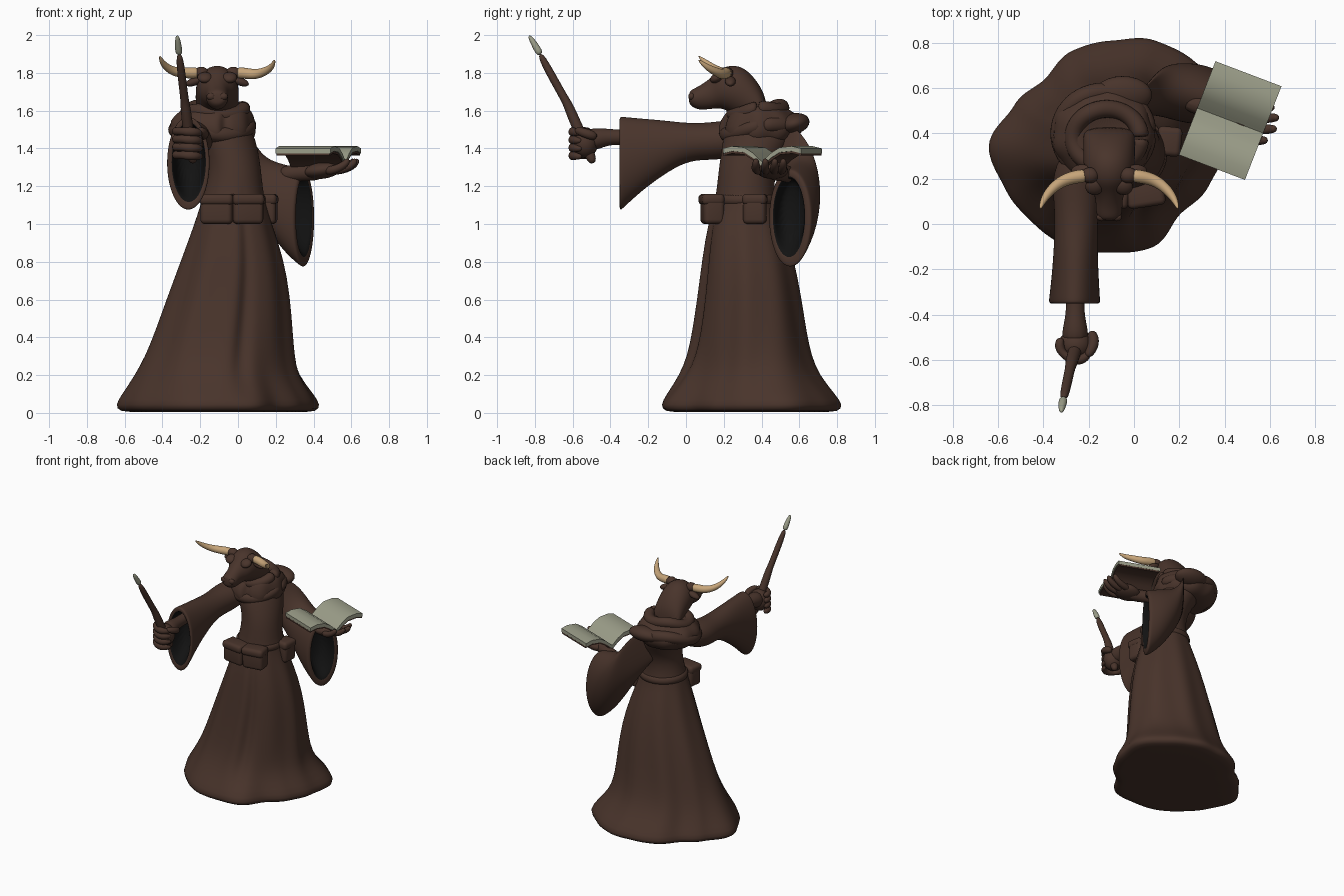
import bpy, bmesh, math
from mathutils import Vector as V


def material(name, rgb):
    m = bpy.data.materials.new(name)
    m.diffuse_color = (*rgb, 1)
    return m


BROWN = material("brown cloth", (0.066, 0.034, 0.024))
BLACK = material("sleeve black", (0.006, 0.006, 0.006))
HORN = material("horn tan", (0.56, 0.37, 0.19))
PAGE = material("page grey green", (0.33, 0.34, 0.25))


def loft(name, rings, mats=(BROWN,), dark_from=None, levels=2):
    """Skin a list of equal-length point rings, cap both ends and smooth."""
    bm = bmesh.new()
    vs = [[bm.verts.new(p) for p in r] for r in rings]
    n = len(rings[0])
    for k in range(len(rings) - 1):
        for i in range(n):
            j = (i + 1) % n
            f = bm.faces.new((vs[k][i], vs[k][j], vs[k + 1][j], vs[k + 1][i]))
            f.material_index = int(dark_from is not None and k >= dark_from)
    bm.faces.new(vs[0])
    bm.faces.new(vs[-1]).material_index = int(dark_from is not None)
    bmesh.ops.recalc_face_normals(bm, faces=bm.faces)
    for f in bm.faces:
        f.smooth = True
    me = bpy.data.meshes.new(name)
    bm.to_mesh(me)
    bm.free()
    for m in mats:
        me.materials.append(m)
    ob = bpy.data.objects.new(name, me)
    bpy.context.collection.objects.link(ob)
    if levels:
        s = ob.modifiers.new("smooth", 'SUBSURF')
        s.levels = s.render_levels = levels
    return ob


def ring(c, a, b, n=24):
    c, a, b = V(c), V(a), V(b)
    return [c + a * math.cos(t) + b * math.sin(t)
            for t in (2 * math.pi * i / n for i in range(n))]


def tube(name, pts, radii, mat=BROWN, n=12):
    pts = [V(p) for p in pts]
    rings = []
    for i, p in enumerate(pts):
        d = (pts[min(i + 1, len(pts) - 1)] - pts[max(i - 1, 0)]).normalized()
        a = d.cross(V((0.3, 0.9, 0.2)) if abs(d.y) < 0.8 else V((0, 0, 1))).normalized()
        rings.append(ring(p, a * radii[i], d.cross(a) * radii[i], n))
    return loft(name, rings, (mat,))


def ball(name, c, r, rot=(0, 0, 0)):
    bpy.ops.mesh.primitive_uv_sphere_add(segments=24, ring_count=14, location=c, rotation=rot)
    ob = bpy.context.object
    ob.name, ob.scale = name, r
    ob.data.materials.append(BROWN)
    bpy.ops.object.shade_smooth()
    return ob


def pouch(name, c, size, turn):
    bpy.ops.mesh.primitive_cube_add(size=1, location=c, rotation=(0, 0, turn))
    ob = bpy.context.object
    ob.name, ob.scale = name, size
    bpy.ops.object.transform_apply(location=False, rotation=False)
    ob.data.materials.append(BROWN)
    b = ob.modifiers.new("round", 'BEVEL')
    b.width, b.segments = 0.024, 4
    bpy.ops.object.shade_smooth()


# Robe: the hem outline as radii, blended into an ellipse higher up
HEM = [.51, .57, .53, .51, .47, .46, .42, .47, .55, .51, .49, .49, .475, .49, .43, .47]


def outline(x0, x1, y0, y1, z, w=0.0, fold=0.0, n=72):
    pts = []
    for i in range(n):
        t = 2 * math.pi * i / n
        k = i * 16 / n
        f = k % 1
        f = f * f * (3 - 2 * f)
        r = HEM[int(k)] * (1 - f) + HEM[(int(k) + 1) % 16] * f
        u = w * (-0.1 + r * math.cos(t) + 0.105) / 0.555 + (1 - w) * math.cos(t)
        v = w * (0.35 + r * math.sin(t) - 0.355) / 0.478 + (1 - w) * math.sin(t)
        groove = math.exp(-((math.degrees(t) - 288) / 6) ** 2)
        s = 1 + fold * (0.5 * math.cos(9 * t + 0.6) - 0.5 - 2.2 * groove)
        pts.append(((x0 + x1) / 2 + u * s * (x1 - x0) / 2,
                    (y0 + y1) / 2 + v * s * (y1 - y0) / 2, z))
    return pts


LEVELS = [
    (-.55, .35, -.03, .72, .005, 1, 0), (-.64, .43, -.11, .81, .005, 1, 0),
    (-.665, .455, -.135, .835, .04, 1, 0), (-.63, .42, -.10, .79, .10, 1, .01),
    (-.565, .345, -.035, .71, .20, .8, .03), (-.51, .32, .005, .67, .30, .6, .04),
    (-.46, .305, .03, .645, .42, .45, .05), (-.385, .285, .06, .615, .62, .3, .05),
    (-.305, .245, .085, .575, .82, .15, .04), (-.235, .18, .115, .52, 1.0, 0, .03),
    (-.20, .145, .15, .48, 1.1, 0, .01), (-.17, .13, .165, .465, 1.2, 0, 0),
    (-.155, .12, .175, .475, 1.3, 0, 0), (-.19, .105, .19, .53, 1.4, 0, 0),
    (-.25, .08, .2, .57, 1.48, 0, 0), (-.24, .04, .24, .53, 1.57, 0, 0)]
loft("robe", [outline(*lv) for lv in LEVELS], levels=1)

# Belt and pouches
loft("belt", [outline(*e, z) for e, z in (
    ((-.17, .12, .17, .46), 1.10), ((-.205, .15, .14, .49), 1.10),
    ((-.20, .148, .142, .487), 1.155), ((-.17, .12, .17, .46), 1.16))], levels=1)
pouch("front_pouch", (-.11, .14, 1.075), (.17, .11, .15), -.15)
pouch("middle_pouch", (.05, .14, 1.075), (.16, .11, .15), .15)
pouch("front_pouch_flap", (-.11, .135, 1.13), (.18, .12, .06), -.15)
pouch("middle_pouch_flap", (.05, .135, 1.13), (.17, .12, .06), .15)
pouch("side_pouch", (.155, .365, 1.075), (.10, .12, .15), -.1)
pouch("side_pouch_flap", (.155, .365, 1.13), (.11, .13, .06), -.1)

# Hood lying on the shoulders, in overlapping folds
loft("cowl", [outline(*e, z, 0, f) for e, z, f in (
    ((-.22, 0, .26, .5), 1.42, 0), ((-.32, .08, .19, .58), 1.43, .04),
    ((-.365, .10, .165, .625), 1.49, .05), ((-.37, .09, .18, .625), 1.55, .04),
    ((-.31, .075, .22, .56), 1.60, .03), ((-.25, .03, .26, .50), 1.635, 0),
    ((-.2, -.02, .30, .46), 1.60, 0))], levels=1)


def fold(name, c, rx, ry, tilt, r):
    pts = []
    for i in range(24):
        t = 2 * math.pi * i / 24
        pts.append(ring((c[0] + rx * math.cos(t), c[1] + ry * math.sin(t),
                         c[2] + tilt * math.sin(t) + .012 * math.cos(3 * t)),
                        (r * math.cos(t), r * math.sin(t), 0), (0, 0, r), 10))
    loft(name, pts + [pts[0]], levels=1)


fold("hood_fold_upper", (-.12, .38, 1.60), .15, .13, .015, .042)
fold("hood_fold_lower", (-.135, .40, 1.51), .195, .185, .03, .045)
ball("hood_point", (-.05, .57, 1.53), (.13, .085, .055), (.25, 0, 0))

# Raised arm: wide sleeve opening toward the front, dark inside
SLEEVE = [(.36, -.20, .10, 1.40, 1.56), (.22, -.25, .115, 1.34, 1.55),
          (.10, -.255, .10, 1.34, 1.535), (0, -.255, .095, 1.33, 1.535),
          (-.12, -.258, .098, 1.26, 1.55), (-.24, -.26, .105, 1.17, 1.56),
          (-.335, -.263, .114, 1.08, 1.57), (-.352, -.263, .114, 1.065, 1.57),
          (-.352, -.26, .088, 1.12, 1.535), (-.335, -.26, .082, 1.14, 1.53),
          (-.2, -.257, .07, 1.26, 1.52)]
loft("raised_sleeve", [ring((x, y, (a + b) / 2), (r, 0, 0), (0, 0, (b - a) / 2))
                       for y, x, r, a, b in SLEEVE], (BROWN, BLACK), 8)
tube("raised_forearm", [(-.26, -.19, 1.46), (-.26, -.37, 1.46), (-.26, -.44, 1.46),
                        (-.26, -.53, 1.44)], (.05, .038, .052, .07))
ball("fist", (-.258, -.535, 1.43), (.075, .07, .08))
for i in range(4):
    z = 1.365 + .042 * i
    tube("fist_finger", [(-.325, -.50, z), (-.335, -.555, z), (-.28, -.605, z),
                         (-.215, -.60, z - .005), (-.19, -.55, z - .01)],
         (.02, .026, .027, .025, .018))
tube("thumb", [(-.19, -.47, 1.46), (-.17, -.53, 1.48), (-.21, -.59, 1.50)], (.025, .027, .02))

# Wand
tube("wand", [(-.235, -.49, 1.32), (-.245, -.51, 1.37), (-.265, -.57, 1.5), (-.278, -.62, 1.62),
              (-.282, -.635, 1.65), (-.30, -.72, 1.80), (-.312, -.775, 1.905)],
     (.02, .032, .03, .028, .022, .023, .018))
tube("wand_tip", [(-.311, -.77, 1.895), (-.316, -.795, 1.94), (-.322, -.832, 2.0)],
     (.021, .019, .011), PAGE)

# Lowered arm: drooping sleeve opening to the side
DROOP = [(-.08, .45, .6, .8, .11, 1.36, 1.56), (.0, .54, .6, .8, .125, 1.26, 1.53),
         (.06, .585, .5, .87, .125, 1.15, 1.44), (.14, .60, .4, .92, .125, 1.01, 1.345),
         (.25, .58, .4, .92, .14, .85, 1.315), (.335, .555, .45, .89, .13, .775, 1.295),
         (.352, .55, .45, .89, .125, .765, 1.285), (.352, .543, .45, .89, .092, .83, 1.25),
         (.335, .55, .45, .89, .088, .85, 1.24), (.24, .575, .4, .92, .07, .97, 1.24)]
loft("lowered_sleeve", [ring((x, y, (a + b) / 2), (r * hx, r * hy, 0), (0, 0, (b - a) / 2))
                        for x, y, hx, hy, r, a, b in DROOP], (BROWN, BLACK), 7)
tube("lowered_forearm", [(.22, .55, 1.26), (.31, .52, 1.27), (.38, .48, 1.27), (.45, .46, 1.285)],
     (.05, .045, .045, .05))
ball("palm", (.45, .455, 1.285), (.10, .085, .045), (0, -.15, -.25))
for dy, dx in ((-.085, -.04), (-.035, 0), (.015, .01), (.06, -.01)):
    tube("open_finger", [(.46, .46 + dy * .7, 1.28), (.55 + dx, .45 + dy, 1.285),
                         (.61 + dx, .455 + dy, 1.315), (.625 + dx, .455 + dy, 1.345)],
         (.024, .024, .021, .014))

# Open book resting on the palm
ACROSS, ALONG = V((.29, -.11, 0)).normalized(), V((.16, .41, 0)).normalized()
CURVE = [(-.222, 1.40), (-.17, 1.412), (-.10, 1.405), (-.05, 1.375), (-.012, 1.34), (0, 1.33),
         (.012, 1.34), (.05, 1.375), (.10, 1.405), (.17, 1.412), (.222, 1.40)]


def book_layer(name, mat, w, drop, thick):
    rings = []
    for t, z in CURVE:
        c = V((.425, .457, z - drop)) + ALONG * t
        rings.append([c - ACROSS * w, c + ACROSS * w, c + ACROSS * w - V((0, 0, thick)),
                      c - ACROSS * w - V((0, 0, thick))])
    ob = loft(name, rings, (mat,), levels=0)
    bpy.context.view_layer.objects.active = ob
    ob.select_set(True)
    bpy.ops.object.shade_smooth_by_angle(angle=math.radians(40))
    ob.select_set(False)


book_layer("book_pages", PAGE, .156, 0, .026)
book_layer("book_cover", BROWN, .150, .0265, .012)

# Bull head: sections from the muzzle back to the neck
HEAD = [(.015, .03, 1.645, 1.69), (.025, .05, 1.625, 1.71), (.06, .06, 1.605, 1.725),
        (.10, .058, 1.605, 1.75), (.145, .07, 1.61, 1.785), (.185, .10, 1.615, 1.83),
        (.26, .115, 1.58, 1.845), (.32, .115, 1.54, 1.82), (.38, .115, 1.5, 1.755),
        (.43, .11, 1.48, 1.66)]
loft("head", [ring((-.11, y, (a + b) / 2), (r, 0, 0), (0, 0, (b - a) / 2))
              for y, r, a, b in HEAD])
for s in (-1, 1):
    ball("nostril", (-.11 + s * .032, .03, 1.675), (.024, .018, .02))
    ball("brow", (-.11 + s * .065, .165, 1.775), (.04, .04, .025), (.5, 0, 0))
    ball("ear", (-.11 + s * .12, .235, 1.755), (.05, .028, .022), (0, s * .35, 0))
    ball("horn_base", (-.11 + s * .085, .215, 1.80), (.04, .035, .032))
    dz = .0 if s < 0 else -.02
    tube("horn", [(-.11 + s * x, y, z) for x, y, z in (
        (.09, .215, 1.80), (.14, .21, 1.80), (.20, .195, 1.80 + dz / 2), (.25, .16, 1.815 + dz / 2),
        (.29, .11, 1.85 + dz), (.305, .065, 1.89 + dz))],
         (.03, .031, .028, .024, .017, .005), HORN)
